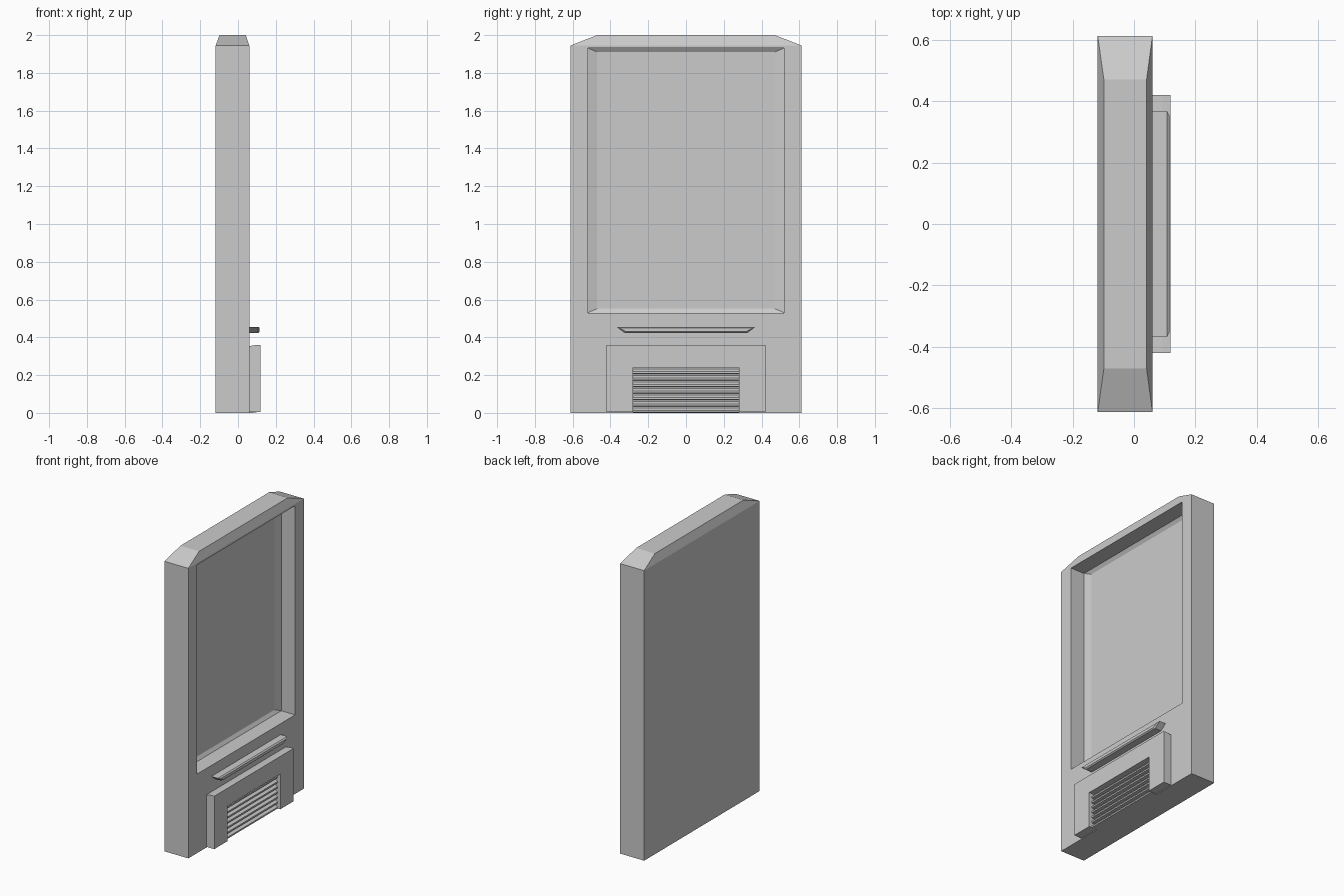
import bpy, bmesh

if "Cube" in bpy.data.objects:
    bpy.data.objects.remove(bpy.data.objects["Cube"])


def finish(name, bm):
    bmesh.ops.recalc_face_normals(bm, faces=bm.faces)
    mesh = bpy.data.meshes.new(name)
    bm.to_mesh(mesh)
    bm.free()
    ob = bpy.data.objects.new(name, mesh)
    bpy.context.collection.objects.link(ob)
    return ob


def loft(bm, rings):
    """Join matching closed rings of points and cap both ends."""
    loops = [[bm.verts.new(p) for p in ring] for ring in rings]
    n = len(loops[0])
    for a, b in zip(loops, loops[1:]):
        for i in range(n):
            j = (i + 1) % n
            bm.faces.new((a[i], a[j], b[j], b[i]))
    bm.faces.new(loops[0])
    return bm.faces.new(loops[-1])


def flat_rect(x0, x1, y, z):
    return [(x0, -y, z), (x1, -y, z), (x1, y, z), (x0, y, z)]


# Cabinet body with a chamfered top
bm = bmesh.new()
loft(bm, [flat_rect(-0.118, 0.06, 0.612, 0),
          flat_rect(-0.118, 0.06, 0.612, 1.945),
          flat_rect(-0.098, 0.041, 0.47, 2.0)])

# Display recess: step the front face inward, ring by ring
bmesh.ops.recalc_face_normals(bm, faces=bm.faces)
front = next(f for f in bm.faces
             if f.normal.x > 0.99 and f.calc_center_median().x > 0.05)
for x, y, z0, z1 in [(0.06, 0.52, 0.53, 1.932),
                     (-0.043, 0.52, 0.53, 1.932),
                     (-0.058, 0.47, 0.552, 1.91)]:
    bmesh.ops.inset_region(bm, faces=[front], thickness=0.02)
    for v in front.verts:
        v.co = (x, y if v.co.y > 0 else -y, z1 if v.co.z > 1 else z0)
finish("cabinet_body", bm)

# Narrow ledge below the display, trapezoid with a chamfered front
bm = bmesh.new()


def ledge_ring(x, d):
    t, b = 0.456 - d, 0.423 + d
    return [(x, -0.368 + 2.2 * d, t), (x, -0.325 + d, b),
            (x, 0.325 - d, b), (x, 0.368 - 2.2 * d, t)]


loft(bm, [ledge_ring(0.058, 0), ledge_ring(0.107, 0), ledge_ring(0.115, 0.007)])
finish("ledge", bm)

# Vent housing: an upside-down U around the grille
bm = bmesh.new()


def housing_ring(x, top):
    return [(x, -0.42, 0.004), (x, -0.42, top), (x, 0.42, top), (x, 0.42, 0.004),
            (x, 0.28, 0.004), (x, 0.28, 0.24), (x, -0.28, 0.24), (x, -0.28, 0.004)]


loft(bm, [housing_ring(0.058, 0.353), housing_ring(0.092, 0.359),
          housing_ring(0.118, 0.359)])
finish("vent_housing", bm)

# Grille: a sawtooth profile of slats swept across the opening
slats, height = 7, 0.24
pitch = height / slats
profile = [(0.058, 0)]
for i in range(slats):
    z = i * pitch
    profile += [(0.078, z), (0.098, z + pitch * 0.1),
                (0.098, z + pitch * 0.4), (0.078, z + pitch * 0.75)]
profile += [(0.078, height), (0.058, height)]
bm = bmesh.new()
loft(bm, [[(x, y, z) for x, z in profile] for y in (-0.28, 0.28)])
finish("vent_grille", bm)
